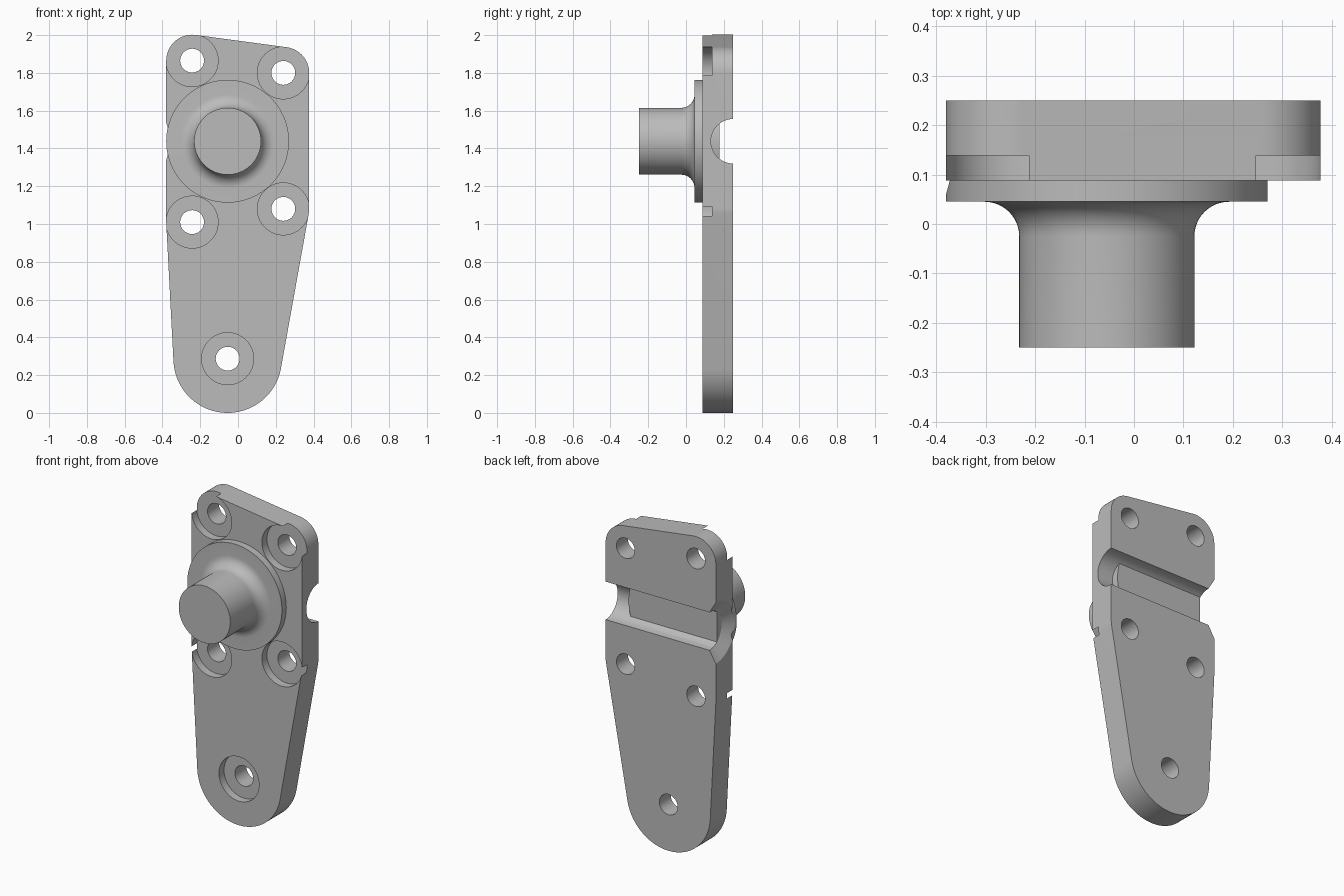
import bpy, bmesh, math
from mathutils import Vector, Matrix

cube = bpy.data.objects.get("Cube")
if cube:
    bpy.data.objects.remove(cube, do_unlink=True)

FRONT, BACK = 0.088, 0.25
HUB_X, HUB_Z = -0.055, 1.438
CORNER_R, BOTTOM_R = 0.137, 0.287
CORNERS = [(-0.243, 1.865), (0.24, 1.80), (0.24, 1.08), (-0.243, 1.01)]
BOTTOM = (-0.055, 0.287)

grey = bpy.data.materials.new("plain_grey")
grey.use_nodes = True
COLOUR = (0.5, 0.5, 0.5, 1)
grey.diffuse_color = COLOUR
grey.node_tree.nodes["Principled BSDF"].inputs["Base Color"].default_value = COLOUR


def make_object(name, bm):
    bmesh.ops.recalc_face_normals(bm, faces=bm.faces)
    mesh = bpy.data.meshes.new(name)
    bm.to_mesh(mesh)
    bm.free()
    mesh.materials.append(grey)
    obj = bpy.data.objects.new(name, mesh)
    bpy.context.collection.objects.link(obj)
    return obj


def cone(name, start, end, r1, r2, sides=64):
    """Closed cone or cylinder between two points."""
    a, b = Vector(start), Vector(end)
    turn = (b - a).to_track_quat('Z', 'Y').to_matrix().to_4x4()
    bm = bmesh.new()
    bmesh.ops.create_cone(bm, cap_ends=True, segments=sides, radius1=r1, radius2=r2,
                          depth=(b - a).length,
                          matrix=Matrix.Translation((a + b) / 2) @ turn)
    return make_object(name, bm)


def cut(target, cutter):
    mod = target.modifiers.new("cut", 'BOOLEAN')
    mod.operation = 'DIFFERENCE'
    mod.solver = 'EXACT'
    mod.object = cutter
    bpy.context.view_layer.objects.active = target
    bpy.ops.object.modifier_apply(modifier=mod.name)


def smooth(obj):
    bpy.ops.object.select_all(action='DESELECT')
    obj.select_set(True)
    bpy.context.view_layer.objects.active = obj
    bpy.ops.object.shade_smooth_by_angle(angle=math.radians(30))


def convex_outline(points):
    """Convex hull of 2D points, in order."""
    def half(seq):
        chain = []
        for p in seq:
            while len(chain) > 1 and (chain[-1] - chain[-2]).cross(p - chain[-1]) <= 1e-7:
                chain.pop()
            chain.append(p)
        return chain[:-1]
    pts = sorted((Vector(p) for p in points), key=lambda p: (p.x, p.y))
    return half(pts) + half(pts[::-1])


# Mounting plate: hull around four corner circles and the big lower round
rounds = [(c, CORNER_R) for c in CORNERS] + [(BOTTOM, BOTTOM_R)]
points = [(c[0] + r * math.cos(i * math.tau / 96), c[1] + r * math.sin(i * math.tau / 96))
          for c, r in rounds for i in range(96)]
bm = bmesh.new()
face = bm.faces.new([bm.verts.new((p.x, FRONT, p.y)) for p in convex_outline(points)])
extruded = bmesh.ops.extrude_face_region(bm, geom=[face])
bmesh.ops.translate(bm, vec=(0, BACK - FRONT, 0),
                    verts=[v for v in extruded["geom"] if isinstance(v, bmesh.types.BMVert)])
plate = make_object("mounting_plate", bm)

# Hub: stud with filleted root on a disc, turned around the y direction
profile = [(0, -0.25), (0.177, -0.25)]
for i in range(13):
    a = i / 12 * math.pi / 2
    profile.append((0.247 - 0.07 * math.cos(a), -0.025 + 0.07 * math.sin(a)))
profile += [(0.325, 0.045), (0.325, 0.178), (0, 0.178)]
bm = bmesh.new()
verts = [bm.verts.new((HUB_X + r, y, HUB_Z)) for r, y in profile]
edges = [bm.edges.new(pair) for pair in zip(verts, verts[1:])]
bmesh.ops.spin(bm, geom=verts + edges, cent=(HUB_X, 0, HUB_Z), axis=(0, 1, 0),
               angle=math.tau, steps=96)
bmesh.ops.remove_doubles(bm, verts=bm.verts, dist=1e-5)
hub = make_object("hub_and_stud", bm)

cutters = []
# Bolt holes with counterbores
for x, z in CORNERS + [BOTTOM]:
    for name, r, depth in (("hole_cutter", 0.063, 0.4), ("counterbore_cutter", 0.1377, 0.138)):
        cutter = cone(name, (x, 0, z), (x, depth, z), r, r)
        cut(plate, cutter)
        cutters.append(cutter)

# Round groove across the back, flared at the right end
groove = cone("groove_cutter", (-0.6, BACK, HUB_Z), (0.6, BACK, HUB_Z), 0.118, 0.118)
cut(plate, groove)
flare = cone("flare_cutter", (-0.398, BACK, HUB_Z), (-0.337, BACK, HUB_Z), 0.22, 0.118)
cut(plate, flare)
cut(hub, flare)

for cutter in cutters + [groove, flare]:
    bpy.data.objects.remove(cutter, do_unlink=True)
for part in (plate, hub):
    smooth(part)
